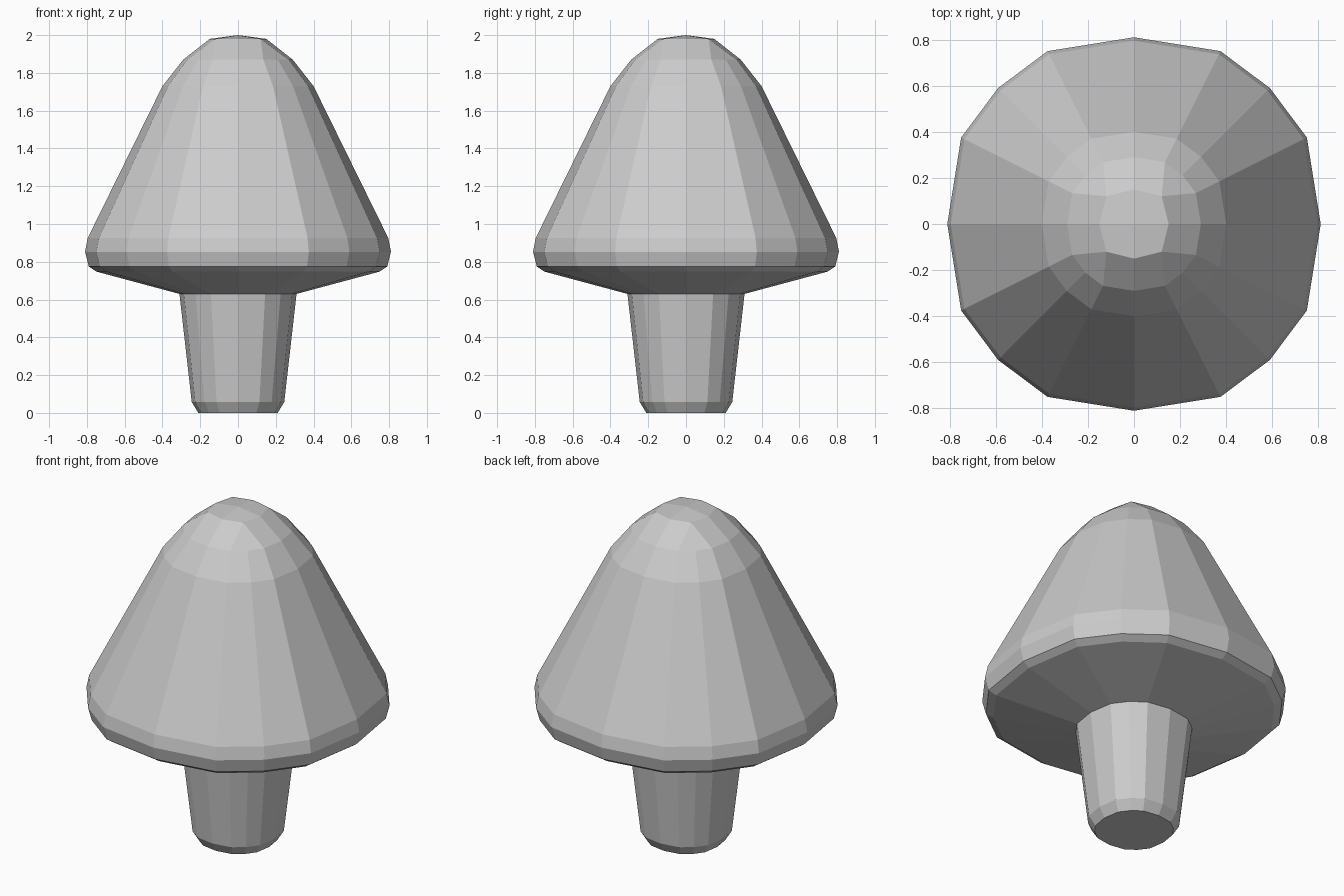
import bpy, bmesh

if "Cube" in bpy.data.objects:
    bpy.data.objects.remove(bpy.data.objects["Cube"])

# Soft-square 16-sided cross-section: one quadrant, repeated by quarter turns
QUADRANT = [(1.0, 0.0), (0.926, 0.463), (0.728, 0.728), (0.463, 0.926)]
SECTION = []
pts = QUADRANT
for _ in range(4):
    SECTION += pts
    pts = [(-y, x) for x, y in pts]


def add_ring(bm, r, z):
    return [bm.verts.new((x * r, y * r, z)) for x, y in SECTION]


def loft(bm, profile):
    rings = [add_ring(bm, r, z) for r, z in profile]
    for a, b in zip(rings, rings[1:]):
        for i in range(16):
            j = (i + 1) % 16
            bm.faces.new((a[i], a[j], b[j], b[i]))
    return rings


def finish(bm, name):
    mesh = bpy.data.meshes.new(name)
    bm.to_mesh(mesh)
    bm.free()
    obj = bpy.data.objects.new(name, mesh)
    bpy.context.collection.objects.link(obj)
    return obj


# Cap: sloping underside, rounded rim, cone and shoulder
bm = bmesh.new()
rings = loft(bm, [(0.31, 0.63), (0.75, 0.748), (0.79, 0.775), (0.81, 0.853),
                  (0.795, 0.927), (0.40, 1.73), (0.29, 1.87)])

# Cap crown: quad grid round a centre point
top = rings[-1]
centre = bm.verts.new((0, 0, 2.0))
inner = []
for i in range(8):
    x, y = SECTION[i * 2]
    r = 0.15 if i % 2 == 0 else 0.165
    inner.append(bm.verts.new((x * r, y * r, 1.98)))
for q in range(4):
    a, c, a2 = inner[2 * q], inner[2 * q + 1], inner[(2 * q + 2) % 8]
    t = [top[(4 * q + k) % 16] for k in range(5)]
    bm.faces.new((centre, a, c, a2))
    bm.faces.new((a, t[0], t[1], c))
    bm.faces.new((c, t[1], t[2], t[3]))
    bm.faces.new((c, t[3], t[4], a2))
finish(bm, "cap")

# Stem: tapered, chamfered foot
bm = bmesh.new()
rings = loft(bm, [(0.21, 0.0), (0.245, 0.058), (0.31, 0.63)])
bm.faces.new(list(reversed(rings[0])))
finish(bm, "stem")
